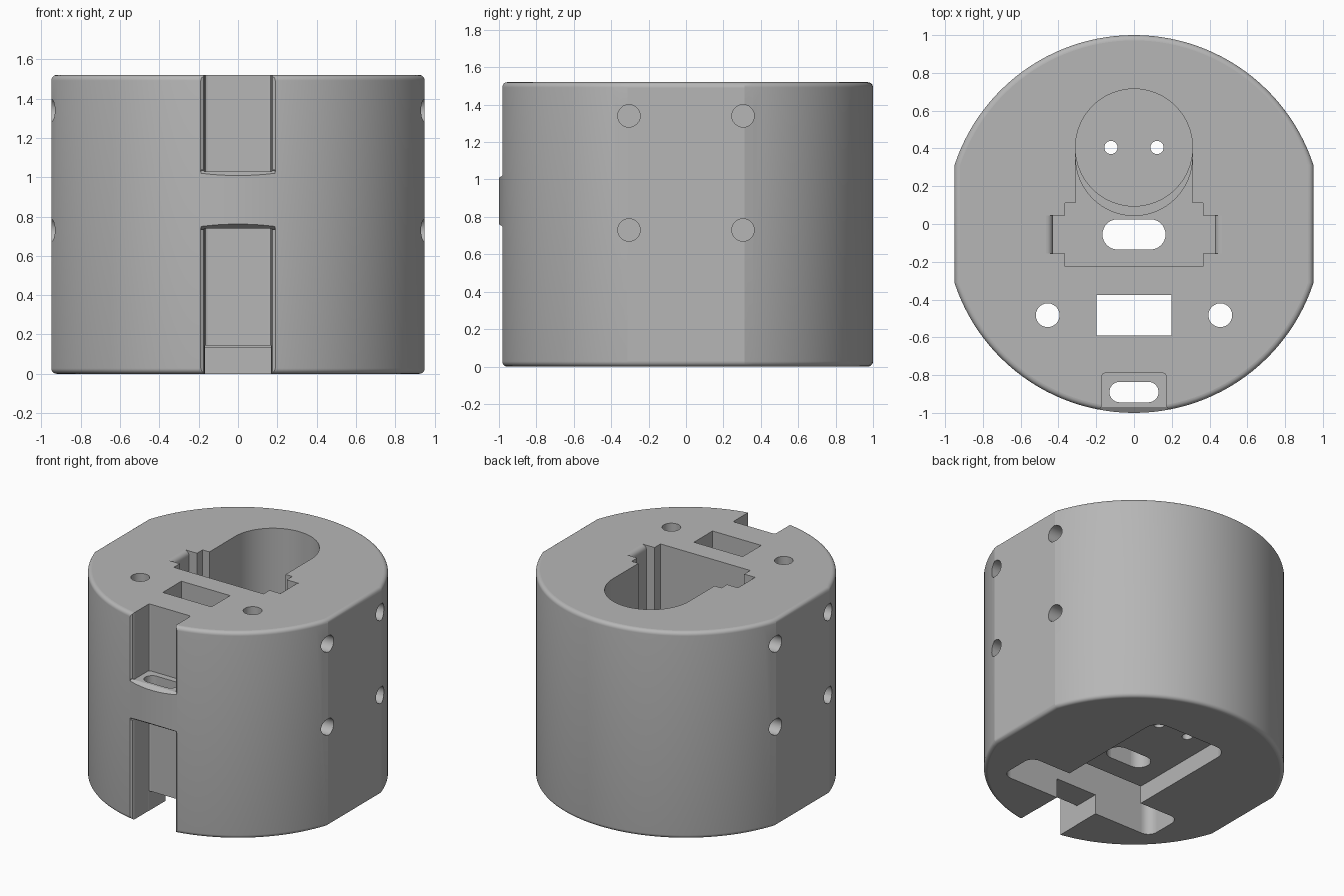
import bpy, bmesh, math
from mathutils import Vector

H = 1.52        # body height
FLAT = 0.95     # half width across the side flats
EDGE = 0.028    # rounding of the top and bottom rims
OVER = 2.0      # cutters run past the body to here

cube = bpy.data.objects.get("Cube")
if cube:
    bpy.data.objects.remove(cube, do_unlink=True)

GREY = (0.47, 0.47, 0.47, 1)
grey = bpy.data.materials.new("plain_grey")
grey.use_nodes = True
grey.diffuse_color = GREY
grey.node_tree.nodes["Principled BSDF"].inputs["Base Color"].default_value = GREY


def loft(name, rings):
    """Closed solid through a list of equally long rings of 3D points."""
    bm = bmesh.new()
    loops = [[bm.verts.new(p) for p in ring] for ring in rings]
    n = len(loops[0])
    bm.faces.new(loops[0])
    bm.faces.new(loops[-1])
    for a, b in zip(loops, loops[1:]):
        for i in range(n):
            j = (i + 1) % n
            bm.faces.new((a[i], a[j], b[j], b[i]))
    bmesh.ops.recalc_face_normals(bm, faces=bm.faces)
    mesh = bpy.data.meshes.new(name)
    bm.to_mesh(mesh)
    bm.free()
    mesh.materials.append(grey)
    obj = bpy.data.objects.new(name, mesh)
    bpy.context.scene.collection.objects.link(obj)
    return obj


def prism(name, points, lo, hi, axis):
    """Extrude an outline: z takes (x, y), x takes (y, z), y takes (x, z)."""
    place = {"z": lambda a, b, c: Vector((a, b, c)),
             "x": lambda a, b, c: Vector((c, a, b)),
             "y": lambda a, b, c: Vector((a, c, b))}[axis]
    return loft(name, [[place(a, b, c) for a, b in points] for c in (lo, hi)])


def rounded(cx, cy, hx, hy, r=0.0, steps=8):
    """Rectangle outline with rounded corners; equal sizes give a circle or a slot."""
    if r == 0:
        return [(cx - hx, cy - hy), (cx + hx, cy - hy), (cx + hx, cy + hy), (cx - hx, cy + hy)]
    pts = []
    for k, (sx, sy) in enumerate(((1, 1), (-1, 1), (-1, -1), (1, -1))):
        for i in range(steps + 1):
            a = math.pi / 2 * (k + i / steps)
            p = (cx + sx * (hx - r) + r * math.cos(a), cy + sy * (hy - r) + r * math.sin(a))
            if not pts or math.dist(p, pts[-1]) > 1e-5:
                pts.append(p)
    if math.dist(pts[0], pts[-1]) < 1e-5:
        pts.pop()
    return pts


def circle(cx, cy, r, steps=6):
    return rounded(cx, cy, r, r, r, steps)


def mirrored(half):
    """Complete an outline by mirroring its right half."""
    return half + [(-x, y) for x, y in reversed(half)]


def volume(mesh):
    bm = bmesh.new()
    bm.from_mesh(mesh)
    v = bm.calc_volume(signed=True)
    bm.free()
    return v


def cut(obj, points, lo, hi, axis="z"):
    """Subtract a prism, keeping the first solver result that is a sound solid."""
    tool = prism("cutter", points, lo, hi, axis)
    tool.hide_render = True
    before = volume(obj.data)
    mod = obj.modifiers.new("cut", "BOOLEAN")
    mod.operation = "DIFFERENCE"
    mod.object = tool
    result = None
    for solver in ("MANIFOLD", "EXACT", "FLOAT"):
        mod.solver = solver
        bpy.context.view_layer.update()
        graph = bpy.context.evaluated_depsgraph_get()
        mesh = bpy.data.meshes.new_from_object(obj.evaluated_get(graph))
        if 0.7 * before < volume(mesh) < before - 1e-6:
            result = mesh
            break
        bpy.data.meshes.remove(mesh)
    obj.modifiers.remove(mod)
    bpy.data.objects.remove(tool, do_unlink=True)
    if result:
        obj.data = result


# Round body with two side flats and rounded rims
SEG = 52


def body_ring(inset, z):
    radius = 1 - inset
    start = math.acos((FLAT - inset) / radius)
    angles = [start + (math.pi - 2 * start) * i / SEG for i in range(SEG + 1)]
    back = [Vector((radius * math.cos(a), radius * math.sin(a), z)) for a in angles]
    return back + [Vector((-p.x, -p.y, z)) for p in back]


rim = [(EDGE * (1 - math.sin(t)), EDGE * (1 - math.cos(t)))
       for t in (math.pi / 2 * i / 6 for i in range(7))]
body = loft("housing_body", [body_ring(d, z) for d, z in rim]
            + [body_ring(d, H - z) for d, z in reversed(rim)])

# Front channel with eased edges, broken by a bridge; its foot opens underneath
channel = mirrored([(0.155, -0.79), (0.166, -0.794), (0.17, -0.805), (0.17, -0.96),
                    (0.176, -0.974), (0.19, -0.982), (0.19, -1.5)])
cut(body, channel, 1.03, OVER)
cut(body, channel, -0.5, 0.74)
cut(body, rounded(0, -0.69, 0.168, 0.15), -0.5, 0.145)

# Eased upper and lower edges of the bridge
for edge, s in ((1.03, 1), (0.74, -1)):
    lip = [(-0.96, edge + s * 0.005), (-1.05, edge - s * 0.055), (-1.05, edge + s * 0.01)]
    cut(body, lip, -0.189, 0.189, "x")

# Underside: wide deep front bay and shallow rear recess
cut(body, rounded(0, -0.45, 0.64, 0.15, 0.07), -0.5, 1.0)
cut(body, rounded(0, 0.1, 0.31, 0.5, 0.1), -0.5, 0.13)

# Top pocket: round well, ledge, neck, box
FLOOR = 0.4
cut(body, circle(0, 0.405, 0.31, 16), 0.2, OVER)
cut(body, rounded(0, 0.38, 0.309, 0.335, 0.309, 16), 0.35, OVER)
cut(body, rounded(0, 0.24, 0.3095, 0.165), FLOOR, OVER)
cut(body, rounded(0, -0.0575, 0.365, 0.1675), FLOOR + 0.001, OVER)

# Side notches of the box with a rounded lead-in at the top
R = 0.036
lead = [(0.43 + R * (1 - math.cos(t)), H - R + R * math.sin(t))
        for t in (math.pi / 2 * i / 6 for i in range(7))]
cut(body, mirrored([(0.43, FLOOR + 0.002)] + lead + [(0.43 + R, OVER)]), -0.155, 0.045, "y")

# Through openings in the pocket floor, the top plate and the bridge
cut(body, rounded(0, -0.055, 0.167, 0.08, 0.08), 0.05, 0.6)
cut(body, rounded(0, -0.483, 0.198, 0.108), 0.9, OVER)
cut(body, rounded(0, -0.89, 0.13, 0.054, 0.054), 0.65, 1.2)
for side in (-1, 1):
    cut(body, circle(side * 0.122, 0.405, 0.035), 0.05, 0.3)
    cut(body, circle(side * 0.457, -0.483, 0.063), 0.9, OVER)
    # Blind screw holes in the side flats
    lo, hi = sorted((side * 0.78, side * 1.2))
    for y in (-0.305, 0.305):
        for z in (0.73, 1.34):
            cut(body, circle(y, z, 0.06), lo, hi, "x")

# Smooth curved walls, crisp edges, plain flat faces
bpy.context.view_layer.objects.active = body
body.select_set(True)
bpy.ops.object.shade_smooth_by_angle(angle=math.radians(18))
for face in body.data.polygons:
    if max(abs(c) for c in face.normal) > 0.9999:
        face.use_smooth = False
